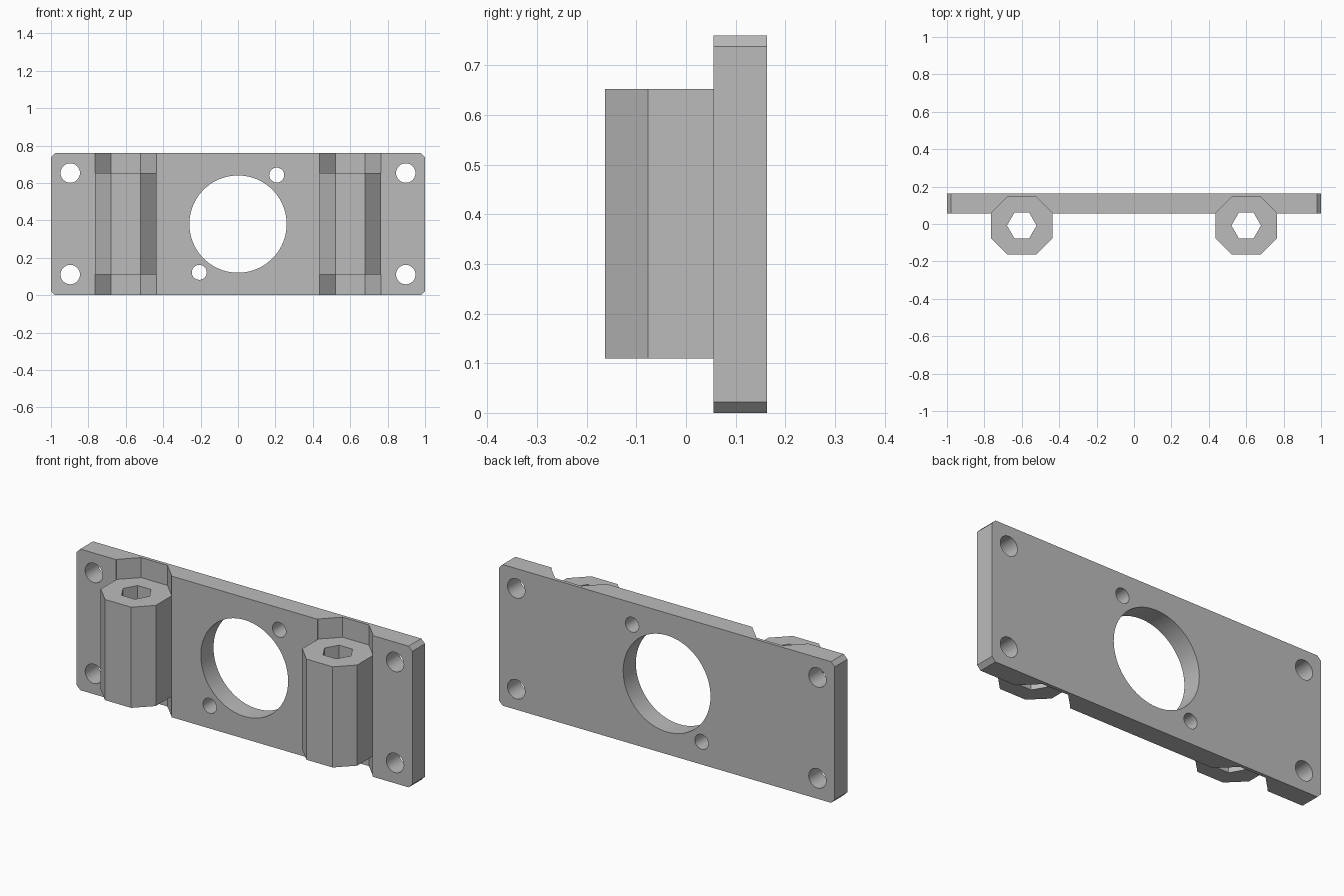
import bpy, bmesh
from math import cos, sin, tau
from mathutils import Vector

cube = bpy.data.objects.get("Cube")
if cube:
    bpy.data.objects.remove(cube, do_unlink=True)

grey = bpy.data.materials.new("matte grey")
grey.use_nodes = True
colour = (0.5, 0.5, 0.5, 1)
grey.diffuse_color = colour
grey.node_tree.nodes["Principled BSDF"].inputs["Base Color"].default_value = colour

HEIGHT, FRONT, BACK = 0.76, 0.055, 0.163
BLOCK_X, BLOCK_Y = 0.6, -0.009


def prism(name, outline, start, end, axis):
    """Extrude a 2D outline along y (outline in x, z) or z (outline in x, y)."""
    bm = bmesh.new()
    place = (lambda a, b, t: (a, t, b)) if axis == "y" else (lambda a, b, t: (a, b, t))
    face = bm.faces.new([bm.verts.new(place(a, b, start)) for a, b in outline])
    grown = bmesh.ops.extrude_face_region(bm, geom=[face])["geom"]
    top = [v for v in grown if isinstance(v, bmesh.types.BMVert)]
    bmesh.ops.translate(bm, verts=top, vec=Vector(place(0, 0, end - start)))
    bmesh.ops.recalc_face_normals(bm, faces=bm.faces)
    mesh = bpy.data.meshes.new(name)
    bm.to_mesh(mesh)
    bm.free()
    mesh.materials.append(grey)
    obj = bpy.data.objects.new(name, mesh)
    bpy.context.collection.objects.link(obj)
    return obj


def ring(x, y, radius, sides):
    return [(x + radius * cos(tau * i / sides), y + radius * sin(tau * i / sides))
            for i in range(sides)]


def chamfered(x, y, half_w, half_h, cut):
    """Rectangle with its four corners cut at 45 degrees."""
    w, h = half_w - cut, half_h - cut
    return [(x + a, y + b) for a, b in (
        (half_w, -h), (half_w, h), (w, half_h), (-w, half_h),
        (-half_w, h), (-half_w, -h), (-w, -half_h), (w, -half_h))]


def carve(obj, cutters):
    """Cut each helper out of the object, then discard the helpers."""
    for cutter in cutters:
        cutter.hide_render = True
        mod = obj.modifiers.new("cut", "BOOLEAN")
        mod.operation, mod.solver, mod.object = "DIFFERENCE", "EXACT", cutter
    bpy.ops.object.select_all(action="DESELECT")
    bpy.context.view_layer.objects.active = obj
    obj.select_set(True)
    for mod in list(obj.modifiers):
        bpy.ops.object.modifier_apply(modifier=mod.name)
    for cutter in cutters:
        bpy.data.objects.remove(cutter, do_unlink=True)
    bpy.ops.object.shade_smooth_by_angle(angle=0.5)


def block_outline(side):
    return chamfered(side * BLOCK_X, BLOCK_Y, 0.164, 0.154, 0.086)


# Mounting plate with cut corners
plate = prism("mounting_plate", chamfered(0, HEIGHT / 2, 1, HEIGHT / 2, 0.022),
              FRONT, BACK, "y")

# Central opening, two diagonal pilot holes, four corner screw holes
holes = [(0, 0.38, 0.26, 96), (0.207, 0.642, 0.04, 40), (-0.207, 0.122, 0.04, 40)]
holes += [(x, z, 0.052, 40) for x in (-0.897, 0.897) for z in (0.11, 0.653)]
cutters = [prism("hole_cutter", ring(*hole), FRONT - 0.1, BACK + 0.1, "y")
           for hole in holes]

# Recesses that run the full height of the plate behind each holder
cutters += [prism("recess_cutter", block_outline(s), -0.1, HEIGHT + 0.1, "z")
            for s in (-1, 1)]
carve(plate, cutters)

# Octagonal holders with a hexagonal bore
for side, label in ((-1, "right"), (1, "left")):
    holder = prism(label + "_rod_holder", block_outline(side), 0.11, 0.652, "z")
    bore = prism("bore_cutter", ring(side * BLOCK_X, BLOCK_Y + 0.001, 0.079, 6),
                 0, HEIGHT, "z")
    carve(holder, [bore])
